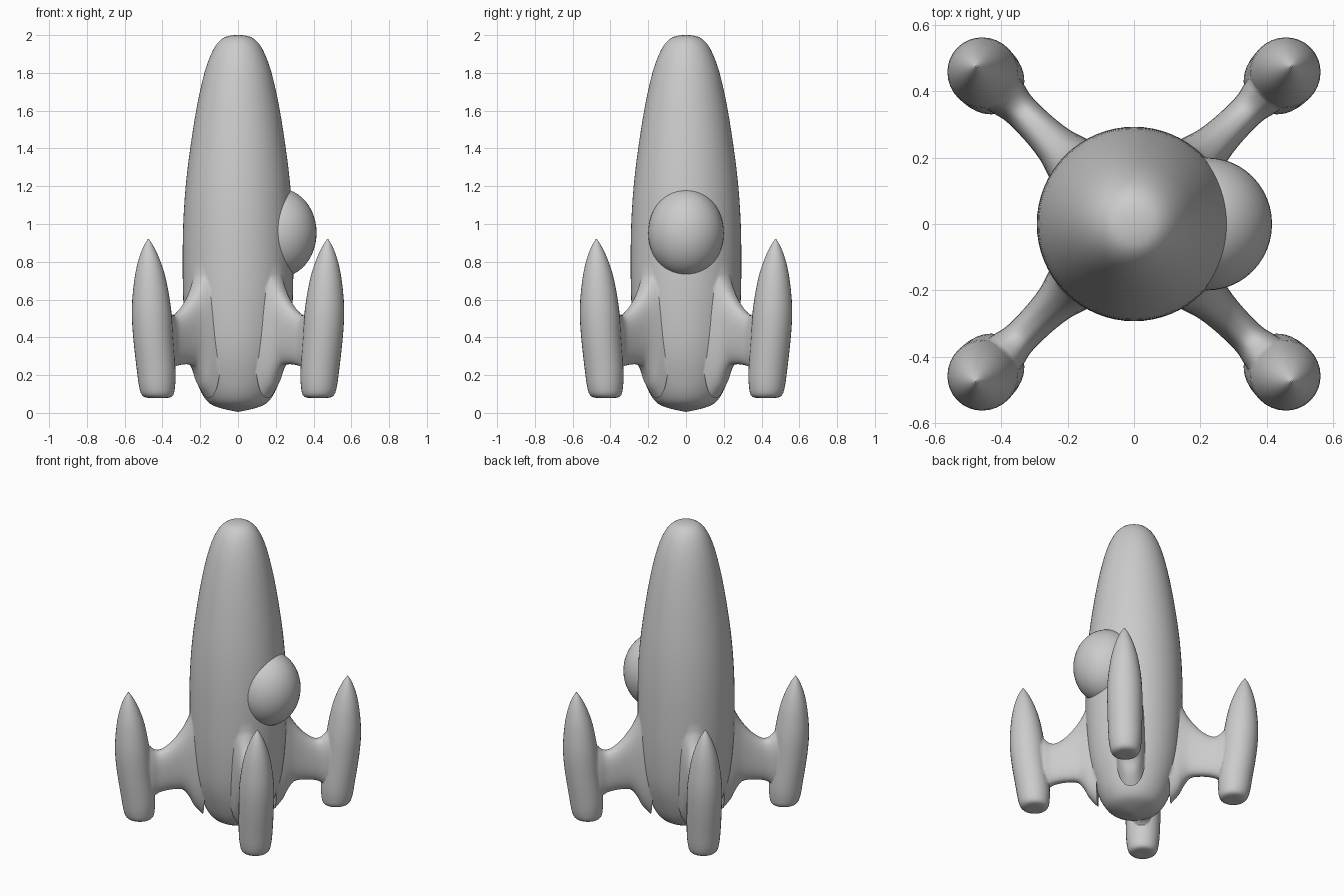
import bpy, bmesh
from math import sin, cos, pi, sqrt, radians
from mathutils import Matrix, Vector

if "Cube" in bpy.data.objects:
    bpy.data.objects.remove(bpy.data.objects["Cube"])


def loft(name, rings, turn=0.0):
    """Closed skin through a list of point rings, then turned about z."""
    bm = bmesh.new()
    rows = [[bm.verts.new(p) for p in ring] for ring in rings]
    n = len(rows[0])
    for a, b in zip(rows, rows[1:]):
        for i in range(n):
            j = (i + 1) % n
            bm.faces.new((a[i], a[j], b[j], b[i]))
    bm.faces.new(rows[0][::-1])
    bm.faces.new(rows[-1])
    bmesh.ops.recalc_face_normals(bm, faces=bm.faces)
    bm.transform(Matrix.Rotation(turn, 4, 'Z'))
    return finish(name, bm)


def finish(name, bm):
    mesh = bpy.data.meshes.new(name)
    bm.to_mesh(mesh)
    bm.free()
    ob = bpy.data.objects.new(name, mesh)
    bpy.context.collection.objects.link(ob)
    return ob


def activate(ob):
    bpy.ops.object.select_all(action='DESELECT')
    ob.select_set(True)
    bpy.context.view_layer.objects.active = ob


def circle(cx, z, r, n):
    return [(cx + r * cos(2 * pi * i / n), r * sin(2 * pi * i / n), z) for i in range(n)]


def smooth_rows(rows, steps=3):
    """Catmull-Rom refinement of a short table of section values."""
    out = []
    for k in range(len(rows) - 1):
        p0, p1, p2, p3 = (Vector(rows[min(max(k + d, 0), len(rows) - 1)]) for d in (-1, 0, 1, 2))
        for s in range(steps):
            t = s / steps
            out.append(0.5 * (2 * p1 + (p2 - p0) * t + (2 * p0 - 5 * p1 + 4 * p2 - p3) * t * t
                              + (3 * p1 - p0 - 3 * p2 + p3) * t ** 3))
    return out + [Vector(rows[-1])]


# Hull: radius, height
hull_profile = [(0.004, 0.006), (0.08, 0.022), (0.15, 0.05), (0.195, 0.11), (0.23, 0.2), (0.258, 0.3),
                (0.277, 0.42), (0.29, 0.6), (0.293, 0.8), (0.29, 1.0), (0.277, 1.2), (0.253, 1.4),
                (0.218, 1.62), (0.175, 1.81), (0.13, 1.925), (0.085, 1.98), (0.04, 1.997), (0.004, 2.0)]
hull = loft("rocket_hull", [circle(0, z, r, 64) for r, z in smooth_rows(hull_profile)])

# Pods lean slightly outward: axis offset, radius, height
pod_profile = [(0.60, 0.004, 0.08), (0.60, 0.055, 0.08), (0.602, 0.083, 0.095), (0.606, 0.095, 0.14),
               (0.612, 0.102, 0.22), (0.635, 0.106, 0.4), (0.648, 0.104, 0.55), (0.657, 0.085, 0.7),
               (0.664, 0.06, 0.8), (0.669, 0.03, 0.875), (0.671, 0.003, 0.92)]

# Struts flare into hull and pod: distance out, half width, low z, high z
strut_profile = [(0.22, 0.10, 0.08, 0.86), (0.27, 0.085, 0.14, 0.80), (0.30, 0.075, 0.20, 0.72),
                 (0.34, 0.063, 0.25, 0.645), (0.40, 0.055, 0.257, 0.57), (0.46, 0.053, 0.25, 0.525),
                 (0.50, 0.055, 0.235, 0.52), (0.54, 0.065, 0.20, 0.55), (0.585, 0.07, 0.15, 0.61)]


def strut_ring(s, w, lo, hi, n=32):
    ring = []
    for i in range(n):
        a = 2 * pi * (i + 0.5) / n
        c, d = cos(a), sin(a)
        y = w * abs(c) ** 0.8 * (1 if c > 0 else -1)
        z = (lo + hi) / 2 + (hi - lo) / 2 * abs(d) ** 0.8 * (1 if d > 0 else -1)
        ring.append((s, y, z))
    return ring


parts = []
for k in range(4):
    turn = radians(45 + 90 * k)
    parts.append(loft("strut", [strut_ring(*v) for v in smooth_rows(strut_profile)], turn))
    parts.append(loft("pod", [circle(cx, z, r, 32) for cx, r, z in smooth_rows(pod_profile)], turn))

# Fuse struts and pods into the hull
for part in parts:
    activate(hull)
    mod = hull.modifiers.new("fuse", 'BOOLEAN')
    mod.operation, mod.solver, mod.object = 'UNION', 'EXACT', part
    bpy.ops.object.modifier_apply(modifier=mod.name)
    bpy.data.objects.remove(part, do_unlink=True)
activate(hull)
bpy.ops.object.shade_smooth_by_angle(angle=radians(50))

# Bubble window on the right side, trimmed inside the hull
bm = bmesh.new()
bmesh.ops.create_uvsphere(bm, u_segments=48, v_segments=24, radius=1)
bm.transform(Matrix.Translation((0.22, 0, 0.953)) @ Matrix.Diagonal((0.196, 0.2, 0.235, 1)))
bmesh.ops.bisect_plane(bm, geom=bm.verts[:] + bm.edges[:] + bm.faces[:],
                       plane_co=(0.2, 0, 0), plane_no=(1, 0, 0), clear_inner=True)
window = finish("bubble_window", bm)
activate(window)
bpy.ops.object.shade_smooth_by_angle(angle=radians(50))
